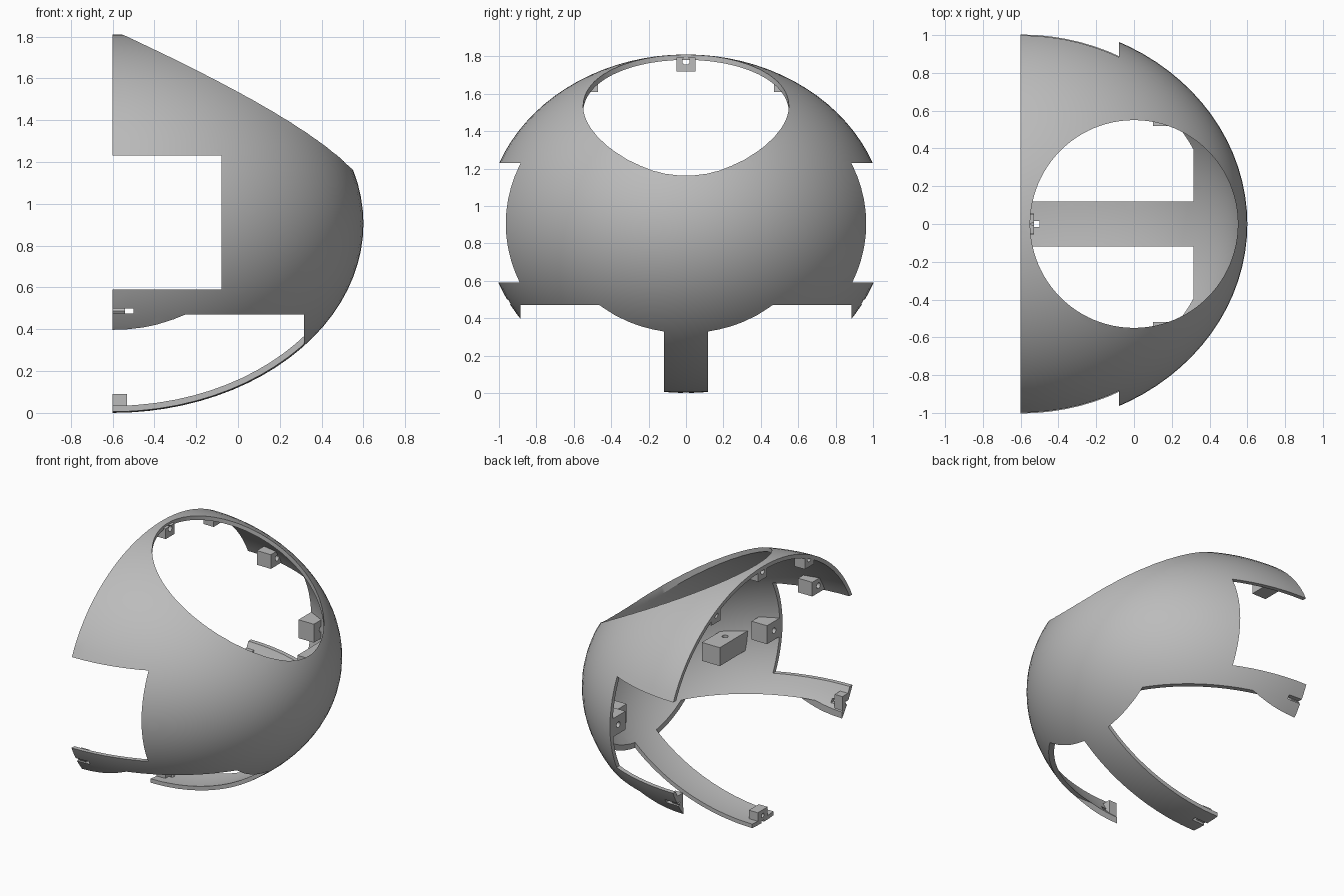
import bpy
import bmesh
from mathutils import Matrix, Vector

if "Cube" in bpy.data.objects:
    bpy.data.objects.remove(bpy.data.objects["Cube"], do_unlink=True)

CENTRE = Vector((-0.6, 0, 0.905))
RADII = Vector((1.2, 1.07, 0.905))
THICK = 0.028

grey = bpy.data.materials.new("plain grey")
grey.use_nodes = True
grey.diffuse_color = (0.5, 0.5, 0.5, 1)
grey.node_tree.nodes["Principled BSDF"].inputs["Base Color"].default_value = (0.5, 0.5, 0.5, 1)


def finish(name, bm):
    mesh = bpy.data.meshes.new(name)
    bm.to_mesh(mesh)
    bm.free()
    mesh.materials.append(grey)
    obj = bpy.data.objects.new(name, mesh)
    bpy.context.collection.objects.link(obj)
    return obj


def ellipsoid(name, shrink):
    bm = bmesh.new()
    bmesh.ops.create_uvsphere(bm, u_segments=88, v_segments=44, radius=1)
    size = RADII - Vector((shrink, shrink, shrink))
    bmesh.ops.transform(bm, verts=bm.verts,
                        matrix=Matrix.Translation(CENTRE) @ Matrix.Diagonal(size).to_4x4())
    return finish(name, bm)


def box(name, x, y, z):
    lo, hi = Vector((x[0], min(y), z[0])), Vector((x[1], max(y), z[1]))
    bm = bmesh.new()
    bmesh.ops.create_cube(bm, size=1)
    bmesh.ops.transform(bm, verts=bm.verts,
                        matrix=Matrix.Translation((lo + hi) / 2) @ Matrix.Diagonal(hi - lo).to_4x4())
    return finish(name, bm)


def cylinder(name, centre, radius, length, axis="Z", sides=24):
    bm = bmesh.new()
    bmesh.ops.create_cone(bm, cap_ends=True, segments=sides, radius1=radius,
                          radius2=radius, depth=length)
    turn = Matrix.Rotation(1.5707963, 4, "Y") if axis == "X" else Matrix()
    bmesh.ops.transform(bm, verts=bm.verts, matrix=Matrix.Translation(centre) @ turn)
    return finish(name, bm)


def combine(obj, tool, operation="DIFFERENCE", keep=False):
    mod = obj.modifiers.new("cut", "BOOLEAN")
    mod.operation, mod.solver, mod.object = operation, "EXACT", tool
    bpy.context.view_layer.update()
    graph = bpy.context.evaluated_depsgraph_get()
    mesh = bpy.data.meshes.new_from_object(obj.evaluated_get(graph))
    obj.modifiers.clear()
    obj.data = mesh
    if not keep:
        bpy.data.objects.remove(tool, do_unlink=True)


# Hollow shell
shell = ellipsoid("outer_shell", 0)
combine(shell, ellipsoid("hollow", THICK))

# Open side, round top opening and side windows
combine(shell, box("half_cutter", (-3, -0.6), (-2, 2), (-1, 3)))
combine(shell, cylinder("round_cutter", (0, 0, 2), 0.55, 2, sides=96))
combine(shell, box("window_cutter", (-2, -0.08), (-2, 2), (0.59, 1.23)))

# Lower openings leave a centre strap and two side arms, slotted at the ends
for side in (-1, 1):
    combine(shell, box("lower_cutter", (-2, 0.315), (0.118 * side, 0.885 * side), (-1, 0.47)))
    combine(shell, box("arm_slot", (-1, -0.5), (0.7 * side, 1.3 * side), (0.475, 0.5)))
combine(shell, box("strap_slot", (-1, -0.5), (-0.015, 0.015), (-0.5, 0.15)))

# Mounting blocks, trimmed to the curve of the shell
fill = ellipsoid("fill", THICK / 2)


def block(name, x, y, z, hole_axis, radius=0.02):
    obj = box(name, x, y, z)
    middle = Vector((sum(x) / 2, sum(y) / 2, sum(z) / 2))
    combine(obj, fill, "INTERSECT", keep=True)
    combine(obj, cylinder("screw_hole", middle, radius, 0.6, hole_axis))


block("top_block", (-0.6, -0.53), (-0.05, 0.05), (1.72, 1.83), "X")
block("strap_block", (-0.6, -0.53), (-0.055, 0.055), (0.01, 0.09), "X", 0.015)
for side, label in ((-1, "right"), (1, "left")):
    def span(a, b):
        return (a * side, b * side)
    block(label + "_upper_block", (-0.6, -0.52), span(0.47, 0.57), (1.61, 1.72), "X")
    block(label + "_edge_block", (-0.42, -0.31), span(0.81, 0.95), (1.24, 1.34), "X")
    block(label + "_window_block", (-0.08, 0.04), span(0.79, 0.95), (0.82, 0.95), "X")
    block(label + "_large_block", (0.1, 0.24), span(0.52, 0.84), (0.72, 0.85), "Z")
    block(label + "_arm_block", (-0.6, -0.54), span(0.89, 0.99), (0.45, 0.55), "X", 0.015)

bpy.data.objects.remove(fill, do_unlink=True)

# Smooth curves with crisp cut edges
for obj in bpy.context.collection.objects:
    if obj.type == "MESH":
        bpy.ops.object.select_all(action="DESELECT")
        obj.select_set(True)
        bpy.context.view_layer.objects.active = obj
        bpy.ops.object.shade_smooth_by_angle(angle=0.5)
